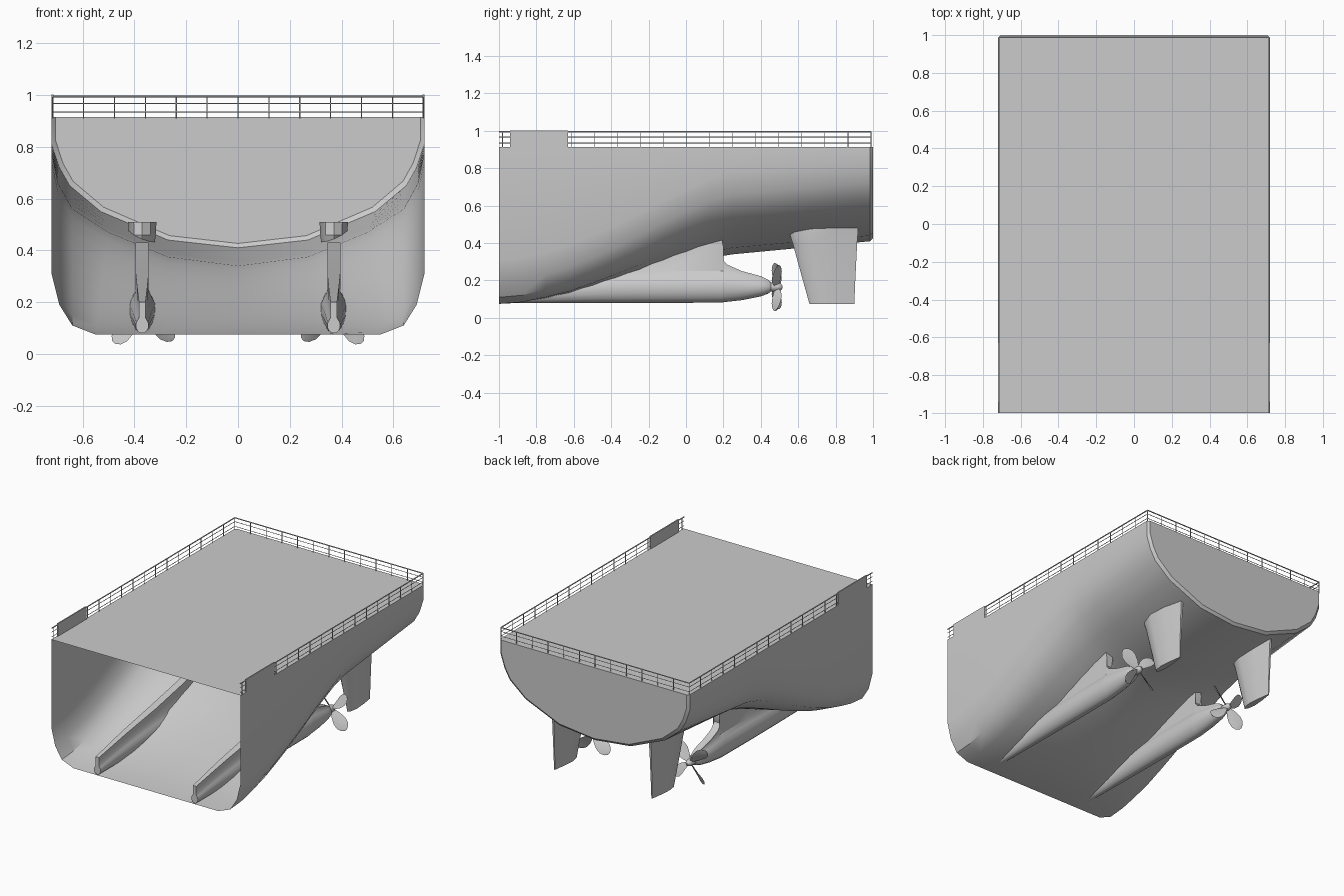
import bpy, bmesh, math
from mathutils import Vector, Matrix

cube = bpy.data.objects.get("Cube")
if cube:
    bpy.data.objects.remove(cube)

grey = bpy.data.materials.new("plain_grey")
grey.use_nodes = True
grey.diffuse_color = (0.6, 0.6, 0.6, 1)
grey.node_tree.nodes["Principled BSDF"].inputs["Base Color"].default_value = (0.6, 0.6, 0.6, 1)


def finish(name, bm, angle=35):
    bmesh.ops.recalc_face_normals(bm, faces=bm.faces)
    mesh = bpy.data.meshes.new(name)
    bm.to_mesh(mesh)
    bm.free()
    mesh.materials.append(grey)
    obj = bpy.data.objects.new(name, mesh)
    bpy.context.collection.objects.link(obj)
    bpy.ops.object.select_all(action='DESELECT')
    obj.select_set(True)
    bpy.context.view_layer.objects.active = obj
    bpy.ops.object.shade_smooth_by_angle(angle=math.radians(angle))
    return obj


def loft(bm, rings, cap_start=True, cap_end=True):
    """Skin closed rings of points, with optional end caps."""
    loops = [[bm.verts.new(p) for p in ring] for ring in rings]
    n = len(loops[0])
    for a, b in zip(loops, loops[1:]):
        for i in range(n):
            j = (i + 1) % n
            bm.faces.new((a[i], a[j], b[j], b[i]))
    if cap_start:
        bm.faces.new(loops[0])
    if cap_end:
        bm.faces.new(loops[-1])


def mix(a, b, t):
    return [(p[0] + (q[0] - p[0]) * t, p[1] + (q[1] - p[1]) * t) for p, q in zip(a, b)]


def mirrored_ring(half, y, cx=0):
    """Full ring from a half section that starts on the centre line."""
    left = [(cx + x, y, z) for x, z in half]
    right = [(cx - x, y, z) for x, z in reversed(half) if x > 0]
    return left + right


# Hull: fore, middle and stern half sections blended along the length
DECK = 0.915
fore = [(0, .075), (.27, .075), (.55, .075), (.64, .11), (.69, .19), (.72, .31), (.72, DECK)]
middle = [(0, .34), (.27, .375), (.5, .47), (.64, .56), (.695, .66), (.72, .78), (.72, DECK)]
stern = [(0, .41), (.27, .44), (.53, .55), (.65, .65), (.69, .72), (.72, .81), (.72, DECK)]
rise = [0, .025, .09, .17, .28, .4, .53, .67, .8, .92, 1]
rings = [mirrored_ring(mix(fore, middle, t), -1 + 1.25 * i / 10) for i, t in enumerate(rise)]
for i in range(1, 6):
    rings.append(mirrored_ring(mix(middle, stern, i / 5), .25 + .735 * i / 5))
inset = [(x * .98, z + .017 * (z < DECK)) for x, z in stern]
rings.append(mirrored_ring(inset, 1))
bm = bmesh.new()
loft(bm, rings, cap_start=False)
finish("hull", bm)

# Shaft housings: (y, half width, bottom, bulge top, fin top)
stations = [(-1, .025, .08, .14, .2), (-.7, .04, .08, .2, .26), (-.4, .055, .08, .24, .31),
            (-.1, .06, .08, .25, .37), (.19, .06, .082, .25, .43), (.2, .06, .083, .25, .38),
            (.185, .06, .083, .25, .325), (.22, .058, .086, .25, .285), (.3, .054, .095, .235, .25),
            (.4, .046, .115, .215, .223), (.44, .038, .13, .2, .203), (.455, .025, .142, .188, .19)]


def housing_section(w, low, bulge, top):
    mid, r = (low + bulge) / 2, (bulge - low) / 2
    arc = [(w * math.sin(a), mid - r * math.cos(a)) for a in [math.pi * k / 8 for k in range(7)]]
    neck = min(.025, w * .5)
    return arc + [(neck, bulge), (neck, top), (0, top)]


# Rudder: rings of a foil outline, (z, leading y, trailing y, half thickness)
rudder_levels = [(.075, .66, .9, .022), (.2, .625, .905, .032), (.4, .57, .915, .046),
                 (.46, .55, .92, .052), (.475, .56, .92, .053), (.51, .575, .92, .055)]
foil = [(0, 0), (.08, .6), (.3, 1), (.65, .7), (1, .15)]

for side, sx in (("left", 1), ("right", -1)):
    cx = .37 * sx
    bm = bmesh.new()
    loft(bm, [mirrored_ring(housing_section(w, lo, bu, top), y, cx) for y, w, lo, bu, top in stations])
    finish(side + "_shaft_housing", bm)

    bm = bmesh.new()
    loops = []
    for z, y0, y1, t in rudder_levels:
        edge = [(t * h, y0 + (y1 - y0) * u) for u, h in foil]
        loops.append([(cx + x, y, z) for x, y in edge] + [(cx - x, y, z) for x, y in reversed(edge[1:])])
    loft(bm, loops)
    finish(side + "_rudder", bm)

    # Propeller hub turned about the shaft axis
    centre = Vector((cx, .485, .165))
    bm = bmesh.new()
    hub = [(-.04, .024), (.005, .024), (.022, .018), (.032, .006)]
    loft(bm, [[centre + Vector((r * math.cos(a), y, r * math.sin(a)))
               for a in [math.tau * k / 12 for k in range(12)]] for y, r in hub])
    finish(side + "_propeller_hub", bm)

    # Four pitched blades, twisting less towards the tip: (radius, half chord, pitch)
    outline = [(.015, .014, 55), (.05, .03, 48), (.09, .042, 40), (.125, .041, 34), (.15, .028, 30), (.163, .01, 28)]
    bm = bmesh.new()
    for k in range(4):
        spin = Matrix.Rotation(sx * math.radians(48 + 90 * k), 3, 'Y')
        blade = []
        for r, c, pitch in outline:
            p = math.radians(pitch) * sx
            ring = []
            for u, v in ((-1, 0), (0, .004), (1, 0), (0, -.004)):
                x, y = u * c * math.cos(p) - v * math.sin(p), u * c * math.sin(p) + v * math.cos(p)
                ring.append(centre + spin @ Vector((r, y, x)))
            blade.append(ring)
        loft(bm, blade)
    finish(side + "_propeller_blades", bm, 60)

    # Solid bulwark plate beside the forward deck
    bm = bmesh.new()
    bmesh.ops.create_cube(bm, size=1, matrix=Matrix.Translation((.716 * sx, -.785, .957))
                          @ Matrix.Diagonal((.008, .31, .09, 1)))
    finish(side + "_bulwark", bm)


# Railing: thin bars around both sides and the stern
def bar(bm, a, b, r):
    a, b = Vector(a), Vector(b)
    turn = (b - a).to_track_quat('Z', 'Y').to_matrix().to_4x4()
    bmesh.ops.create_cone(bm, cap_ends=True, segments=6, radius1=r, radius2=r, depth=(b - a).length,
                          matrix=Matrix.Translation((a + b) / 2) @ turn)


X, Y = .716, .988
bm = bmesh.new()
for z, r in ((.994, .004), (.967, .002), (.935, .002)):
    corners = [(-X, -1, z), (-X, Y, z), (X, Y, z), (X, -1, z)]
    for a, b in zip(corners, corners[1:]):
        bar(bm, a, b, r)
posts = [(s * X, Y - .123 * k) for s in (-1, 1) for k in range(17)]
posts += [(-X + 2 * X * k / 12, Y) for k in range(1, 12)]
for x, y in posts:
    bar(bm, (x, y, DECK - .005), (x, y, .994), .0025)
finish("railing", bm)
